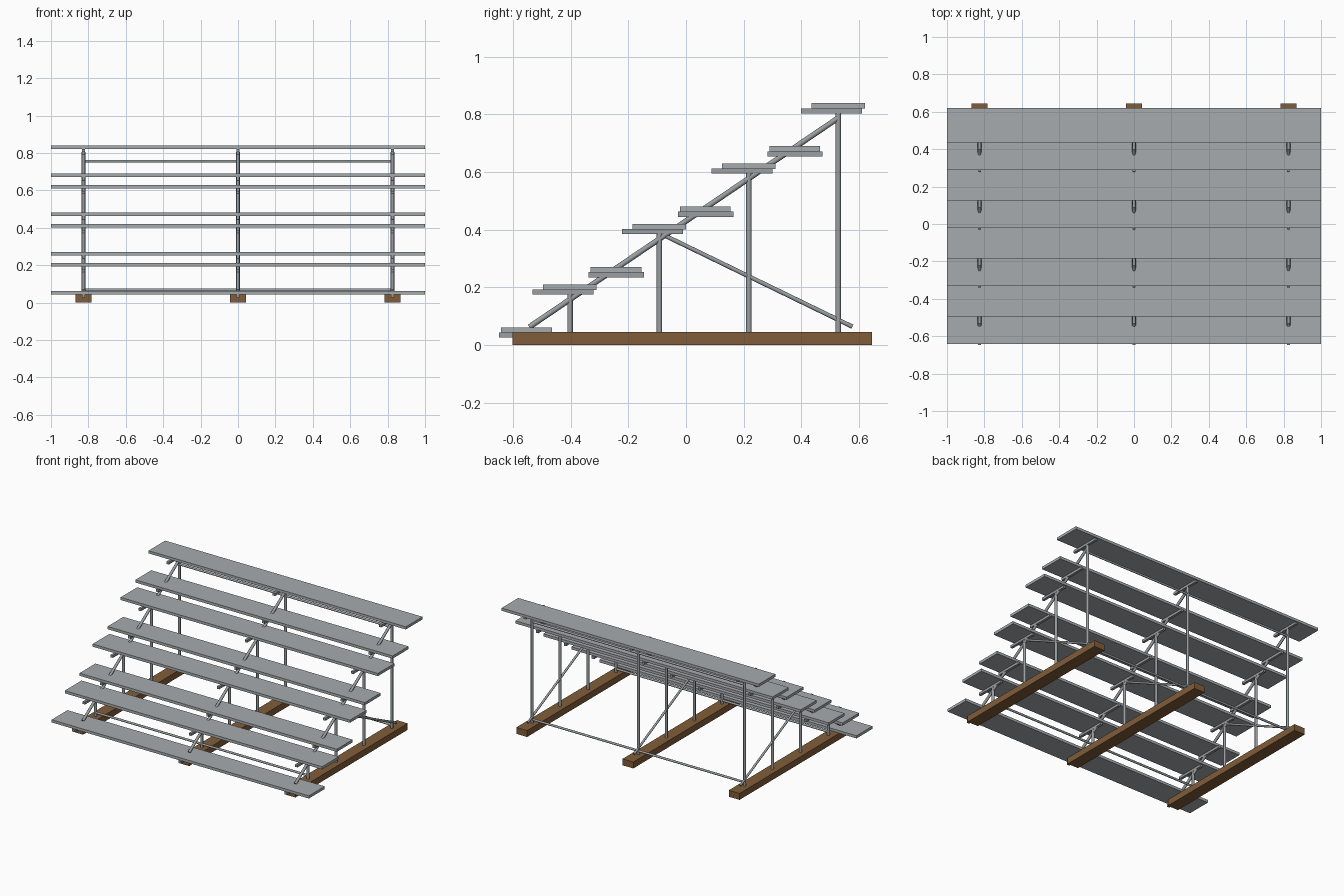
import bpy, math
from mathutils import Vector

if "Cube" in bpy.data.objects:
    bpy.data.objects.remove(bpy.data.objects["Cube"])


def material(name, rgb):
    m = bpy.data.materials.new(name)
    m.diffuse_color = (*rgb, 1)
    m.use_nodes = True
    m.node_tree.nodes["Principled BSDF"].inputs["Base Color"].default_value = m.diffuse_color
    return m


PLANK = material("aluminium plank", (0.38, 0.41, 0.42))
STEEL = material("galvanised steel", (0.32, 0.345, 0.355))
WOOD = material("brown timber", (0.22, 0.11, 0.042))


def box(name, x, y, z, mat):
    """Box from (min, max) ranges on each axis."""
    r = (x, y, z)
    bpy.ops.mesh.primitive_cube_add(size=1, location=[sum(a) / 2 for a in r])
    o = bpy.context.object
    o.scale = [a[1] - a[0] for a in r]
    o.name = name
    o.data.materials.append(mat)


def tube(name, a, b, radius):
    """Round steel tube between two points."""
    a, b = Vector(a), Vector(b)
    d = b - a
    bpy.ops.mesh.primitive_cylinder_add(vertices=12, radius=radius, depth=d.length,
                                        location=(a + b) / 2)
    o = bpy.context.object
    o.rotation_euler = d.to_track_quat('Z', 'Y').to_euler()
    o.name = name
    o.data.materials.append(STEEL)
    bpy.ops.object.shade_smooth_by_angle(angle=math.radians(40))


FRAMES = (-0.826, 0, 0.826)
RISE, RUN = 0.2093, 0.31

# full-length planks, four rows of foot boards and seats
for i in range(4):
    dy, dz = i * RUN, i * RISE
    box("foot_plank", (-1, 1), (-0.641 + dy, -0.465 + dy), (0.043 + dz, 0.062 + dz), PLANK)
    box("seat_plank", (-1, 1), (-0.495 + dy, -0.31 + dy), (0.192 + dz, 0.211 + dz), PLANK)

for x in FRAMES:
    # timber ground runner
    box("ground_beam", (x - 0.042, x + 0.042), (-0.602, 0.645), (0, 0.045), WOOD)
    for i in range(4):
        dy, dz = i * RUN, i * RISE
        # plank brackets and upright post
        w = (x - 0.009, x + 0.009)
        box("foot_bracket", w, (-0.648 + dy, -0.456 + dy), (0.026 + dz, 0.044 + dz), STEEL)
        box("seat_bracket", w, (-0.532 + dy, -0.32 + dy), (0.176 + dz, 0.193 + dz), STEEL)
        tube("post", (x, -0.402 + dy, 0.044), (x, -0.402 + dy, 0.178 + dz), 0.0095)
    # sloping stringer and rear diagonal brace
    tube("stringer", (x, -0.543, 0.063), (x, 0.527, 0.787), 0.0095)
    tube("rear_brace", (x, -0.078, 0.382), (x, 0.577, 0.064), 0.0075)

# cross bars joining the three frames
for name, y, z in (("front_cross_bar", -0.402, 0.068),
                   ("rear_lower_bar", 0.528, 0.068),
                   ("rear_upper_bar", 0.528, 0.755)):
    tube(name, (FRAMES[0], y, z), (FRAMES[2], y, z), 0.0075)
